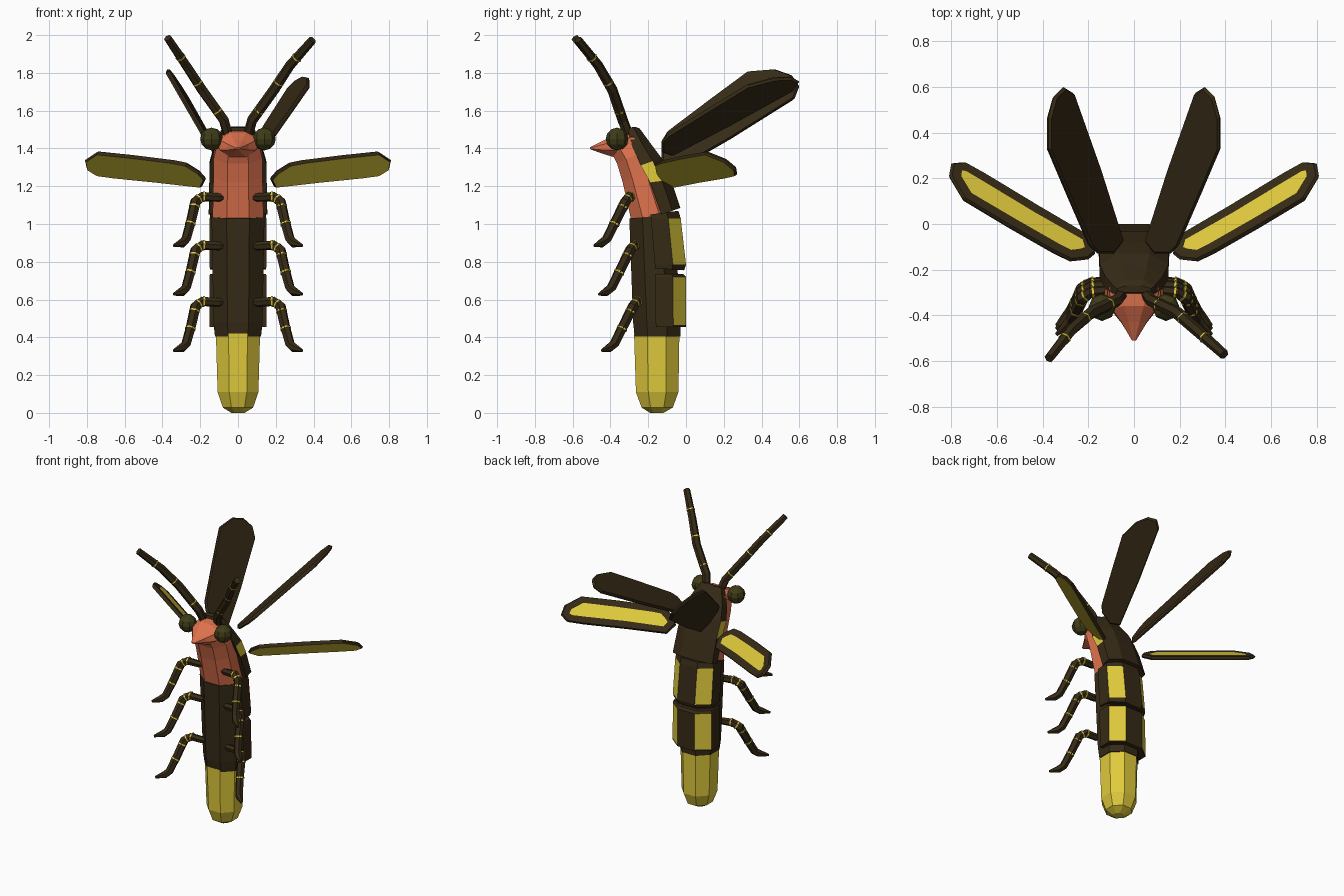
import bpy, bmesh, math
from mathutils import Vector

if "Cube" in bpy.data.objects:
    bpy.data.objects.remove(bpy.data.objects["Cube"])


def material(name, rgb):
    m = bpy.data.materials.new(name)
    m.diffuse_color = (*rgb, 1)
    m.use_nodes = True
    m.node_tree.nodes["Principled BSDF"].inputs["Base Color"].default_value = m.diffuse_color
    return m


DARK = material("dark brown", (0.036, 0.023, 0.008))
GLOW = material("firefly yellow", (0.74, 0.59, 0.045))
SKIN = material("salmon", (0.74, 0.17, 0.075))
EYE = material("dark olive", (0.05, 0.045, 0.009))


def finish(bm, name, mats):
    bmesh.ops.recalc_face_normals(bm, faces=bm.faces)
    me = bpy.data.meshes.new(name)
    bm.to_mesh(me)
    bm.free()
    for m in mats:
        me.materials.append(m)
    ob = bpy.data.objects.new(name, me)
    bpy.context.collection.objects.link(ob)
    return ob


def skin_rings(bm, rings, rule=lambda band, side: 0):
    """Bridge rings of points; rule gives the material of each band/side."""
    vs = [[bm.verts.new(p) for p in r] for r in rings]
    n = len(vs[0])
    for i in range(len(vs) - 1):
        for j in range(n):
            k = (j + 1) % n
            f = bm.faces.new((vs[i][j], vs[i][k], vs[i + 1][k], vs[i + 1][j]))
            f.material_index = rule(i, j)
    bm.faces.new(vs[0])
    bm.faces.new(vs[-1])


# Cross-sections: u = fraction of half width, v = 0 front .. 1 back
OCT = [(.43, 0), (1, .29), (1, .71), (.43, 1), (-.43, 1), (-1, .71), (-1, .29), (-.43, 0)]
SHELL = [(1, 0), (1, .58), (.45, 1), (-.45, 1), (-1, .58), (-1, 0)]


def loft(name, profile, rings, mats, rule=lambda b, s: 0):
    """Each ring: front y, front z, back y, back z, half width."""
    bm = bmesh.new()
    skin_rings(bm, [[(u * w, fy + (by - fy) * v, fz + (bz - fz) * v) for u, v in profile]
                    for fy, fz, by, bz, w in rings], rule)
    return finish(bm, name, mats)


def tube(name, path, radii, mat, sides=6):
    pts = [Vector(p) for p in path]
    d0 = (pts[1] - pts[0]).normalized()
    side = d0.orthogonal().normalized()
    bm, rings = bmesh.new(), []
    for i, p in enumerate(pts):
        d = (pts[min(i + 1, len(pts) - 1)] - pts[max(i - 1, 0)]).normalized()
        side = d0.rotation_difference(d) @ side
        d0, up = d, d.cross(side)
        rings.append([p + radii[i] * (side * math.cos(a) + up * math.sin(a))
                      for a in (math.tau * k / sides for k in range(sides))])
    skin_rings(bm, rings)
    return finish(bm, name, [mat])


def band(name, a, b, t, r, length=0.012):
    """Thin yellow ring around the segment a-b at fraction t."""
    a, b = Vector(a), Vector(b)
    p, d = a.lerp(b, t), (b - a).normalized() * length / 2
    tube(name, [p - d, p + d], [r, r], GLOW)


# Glowing tail
loft("tail_light", OCT, [(-.19, 0, -.12, 0, .035), (-.235, .028, -.07, .028, .08),
                         (-.265, .11, -.04, .11, .108), (-.275, .42, -.035, .42, .117)], [GLOW])

# Abdomen core and the two back plates with yellow corner panels
loft("abdomen", OCT, [(-.272, .405, -.03, .405, .122), (-.28, .48, -.03, .48, .13),
                      (-.30, 1.03, -.06, 1.05, .14)], [DARK])
corner = lambda s: s in (1, 3)
loft("lower_back_plate", SHELL, [(-.16, .455, 0, .455, .152), (-.16, .465, 0, .465, .152),
                                 (-.165, .72, 0, .72, .152), (-.165, .735, -.015, .735, .148)],
     [DARK, GLOW], lambda b, s: int(b == 1 and corner(s)))
loft("upper_back_plate", SHELL, [(-.165, .765, -.01, .755, .148), (-.165, .785, 0, .785, .152),
                                 (-.185, 1.03, -.028, 1.03, .15), (-.19, 1.05, -.04, 1.07, .145)],
     [DARK, GLOW], lambda b, s: int(b == 1 and corner(s)))

# Salmon thorax and head with pointed snout
loft("thorax", OCT, [(-.29, 1.02, -.08, 1.06, .135), (-.335, 1.22, -.16, 1.29, .13),
                     (-.365, 1.32, -.20, 1.40, .13), (-.395, 1.38, -.25, 1.46, .115)], [SKIN])
loft("head", OCT, [(-.28, 1.37, -.27, 1.495, .11), (-.385, 1.355, -.36, 1.485, .10),
                   (-.435, 1.37, -.43, 1.445, .055), (-.505, 1.395, -.51, 1.405, .01)], [SKIN])

# Dark shield over the thorax, with yellow side patches
loft("thorax_shield", SHELL, [(-.13, 1.05, -.03, 1.085, .155), (-.19, 1.22, -.08, 1.235, .152),
                              (-.24, 1.31, -.13, 1.35, .15), (-.285, 1.41, -.19, 1.43, .125),
                              (-.305, 1.485, -.245, 1.505, .09), (-.30, 1.51, -.27, 1.515, .075)],
     [DARK, GLOW], lambda b, s: int(b == 1 and s in (0, 4)))

# Wings: outline in plan (x, y), height from a tilted plane z = a + b*x + c*y
LOWER = [(.17, -.13), (.20, -.155), (.27, -.163), (.34, -.13), (.55, -.01), (.75, .11),
         (.81, .21), (.80, .265), (.75, .27), (.66, .22), (.42, .075), (.19, -.06)]
UPPER = [(.05, -.08), (.09, -.13), (.16, -.13), (.19, -.10), (.29, .13), (.375, .33),
         (.375, .47), (.35, .56), (.31, .60), (.27, .575), (.15, .235)]


def wing(name, outline, plane, side, inset):
    a, b, c = plane
    n = Vector((-b, -c, 1)).normalized()
    mid = [Vector((x, y, a + b * x + c * y)) for x, y in outline]
    cen = sum(mid, Vector()) / len(mid)
    bm = bmesh.new()
    # slightly bevelled rim: narrow caps either side of a full-size middle
    rings = [[cen.lerp(p, k) + n * h for p in mid] for h, k in ((-.012, .97), (0, 1), (.012, .97))]
    skin_rings(bm, rings)
    if inset:
        for cap in [f for f in bm.faces if len(f.verts) > 4]:
            bmesh.ops.inset_region(bm, faces=[cap], thickness=inset)
            cap.material_index = 1
    for v in bm.verts:
        v.co.x *= side
    finish(bm, name, [DARK, GLOW])


for side, label in ((1, "right"), (-1, "left")):
    wing(label + "_lower_wing", LOWER, (1.053, .539, -.724), side, .045)
    wing(label + "_upper_wing", UPPER,
         (1.345, .8, .27) if side > 0 else (1.20, 1.55, .08), side, 0)

    # Eyes
    bm = bmesh.new()
    bmesh.ops.create_uvsphere(bm, u_segments=8, v_segments=6, radius=.06)
    bmesh.ops.translate(bm, verts=bm.verts, vec=(.14 * side, -.365, 1.45))
    finish(bm, label + "_eye", [EYE])

    # Antennae with thin yellow bands
    tip = (.395, -.572, 1.975) if side > 0 else (.372, -.588, 1.985)
    path = [(side * x, y, z) for x, y, z in
            ((.05, -.30, 1.46), (.075, -.335, 1.55), (.19, -.39, 1.71), (.275, -.465, 1.84), tip)]
    tube(label + "_antenna", path, [.026, .028, .028, .026, .022], DARK)
    for i in (1, 2, 3):
        band(f"{label}_antenna_band_{i}", path[i], path[i + 1], .3, .0285, .008)

    # Three legs per side, with banded knees
    for name, dy, dz in (("front", 0, 0), ("middle", .025, -.257), ("rear", .04, -.555)):
        leg = [(side * x, y + dy, z + dz) for x, y, z in
               ((.07, -.285, 1.14), (.10, -.29, 1.14), (.19, -.30, 1.145), (.225, -.32, 1.12),
                (.25, -.375, 1.01), (.275, -.42, .92), (.295, -.445, .90), (.34, -.485, .885))]
        tube(f"{label}_{name}_leg", leg, [.012, .023, .026, .029, .027, .026, .025, .008], DARK)
        for i, (s, t) in enumerate(((1, .9), (2, .55), (3, .25), (4, .1))):
            band(f"{label}_{name}_leg_band_{i + 1}", leg[s], leg[s + 1], t, .0295, .009)
